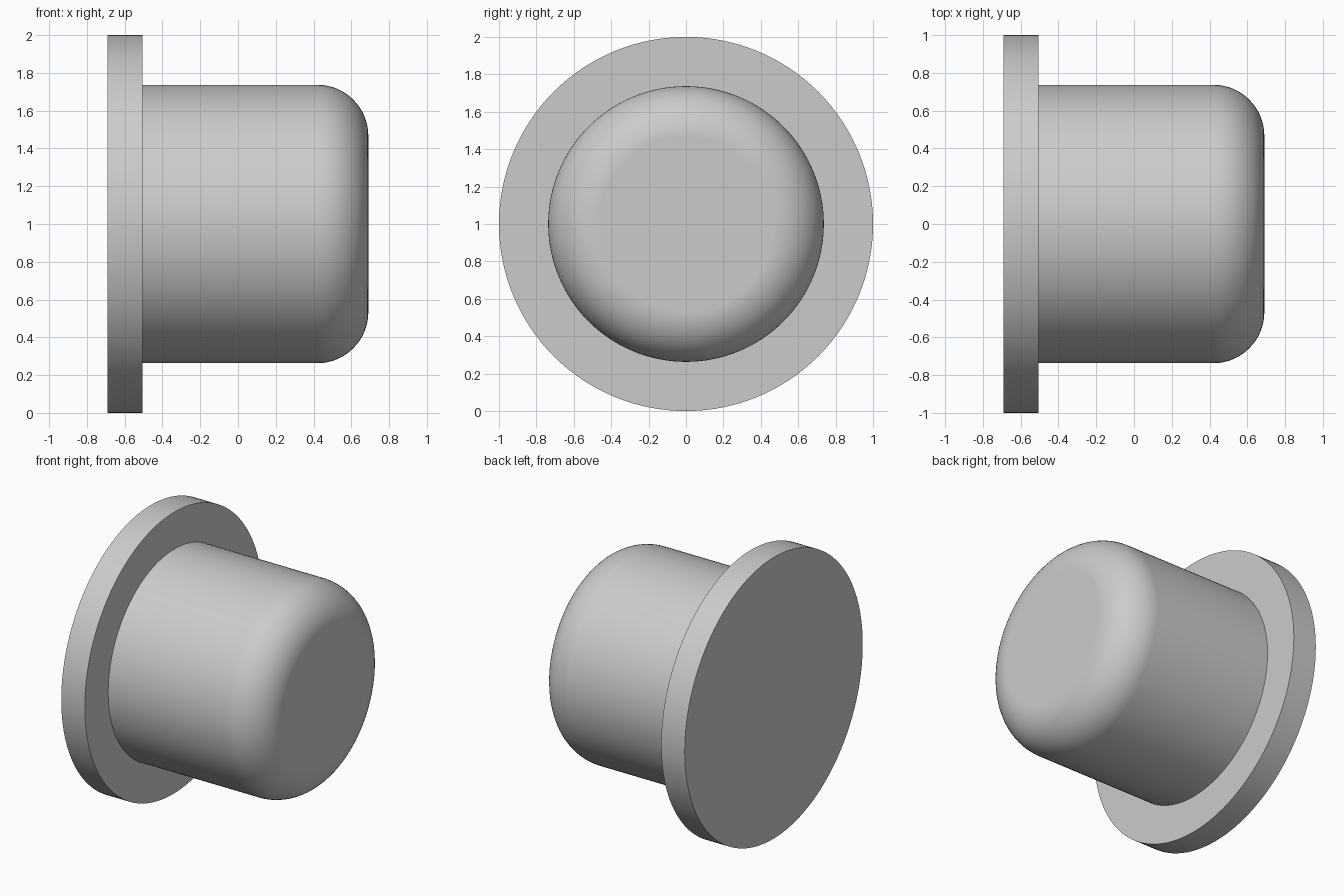
import bpy
import math

SEGMENTS = 128
AXIS_HEIGHT = 1.0

cube = bpy.data.objects.get("Cube")
if cube:
    bpy.data.objects.remove(cube, do_unlink=True)

# Single plain grey
grey = bpy.data.materials.new("plain grey")
grey.use_nodes = True
colour = (0.6, 0.6, 0.6, 1)
grey.diffuse_color = colour
grey.node_tree.nodes["Principled BSDF"].inputs["Base Color"].default_value = colour


def lathe(name, profile):
    """Turn (x, radius) points about the lengthwise axis and cap both ends."""
    verts, faces = [], []
    for x, r in profile:
        for i in range(SEGMENTS):
            a = math.tau * i / SEGMENTS
            verts.append((x, r * math.cos(a), r * math.sin(a)))
    for ring in range(len(profile) - 1):
        low, high = ring * SEGMENTS, (ring + 1) * SEGMENTS
        for i in range(SEGMENTS):
            j = (i + 1) % SEGMENTS
            faces.append((low + i, low + j, high + j, high + i))
    last = (len(profile) - 1) * SEGMENTS
    faces.append(tuple(reversed(range(SEGMENTS))))
    faces.append(tuple(range(last, last + SEGMENTS)))

    mesh = bpy.data.meshes.new(name)
    mesh.from_pydata(verts, [], faces)
    mesh.materials.append(grey)
    obj = bpy.data.objects.new(name, mesh)
    obj.location.z = AXIS_HEIGHT
    bpy.context.collection.objects.link(obj)

    bpy.ops.object.select_all(action='DESELECT')
    obj.select_set(True)
    bpy.context.view_layer.objects.active = obj
    bpy.ops.object.shade_smooth_by_angle(angle=math.radians(30))
    # Keep the large end faces flat where they meet the rounding
    weighted = obj.modifiers.new("weighted normals", 'WEIGHTED_NORMAL')
    weighted.keep_sharp = True
    return obj


# Wide disc flange
lathe("flange", [(-0.69, 1.0), (-0.505, 1.0)])

# Cylindrical plug with a rounded end, seated slightly inside the flange
radius, end, fillet, steps = 0.737, 0.69, 0.27, 16
body = [(-0.55, radius)]
for k in range(steps + 1):
    a = math.pi / 2 * k / steps
    body.append((end - fillet + fillet * math.sin(a),
                 radius - fillet + fillet * math.cos(a)))
lathe("plug_body", body)
